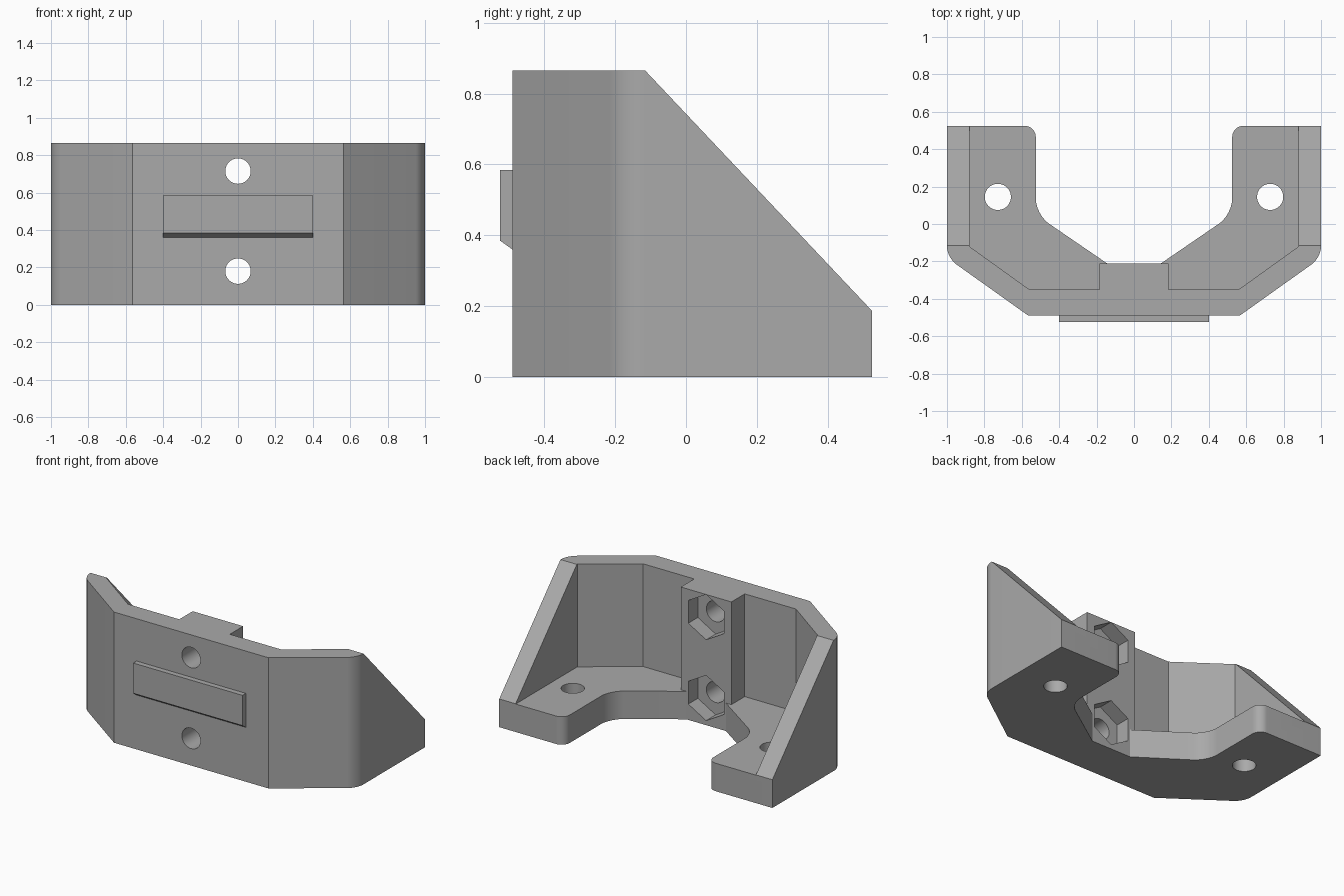
import bpy
import bmesh
from math import cos, sin, radians, tau
from mathutils import Matrix, Vector

HEIGHT, FLOOR = 0.865, 0.185

if "Cube" in bpy.data.objects:
    bpy.data.objects.remove(bpy.data.objects["Cube"])

grey = bpy.data.materials.new("plain grey")
grey.use_nodes = True
grey.diffuse_color = (0.4, 0.4, 0.4, 1)
grey.node_tree.nodes["Principled BSDF"].inputs["Base Color"].default_value = grey.diffuse_color

# Axis frames: profile u, v and extrusion direction w
ALONG_Z = Matrix.Identity(3)
ALONG_X = Matrix(((0, 0, 1), (1, 0, 0), (0, 1, 0)))    # (u, v, w) -> (w, u, v)
ALONG_Y = Matrix(((1, 0, 0), (0, 0, 1), (0, 1, 0)))    # (u, v, w) -> (u, w, v)


def prism(name, points, low, high, frame=ALONG_Z, rounds=()):
    """Extrude a profile; rounds holds (corner, tangent length) pairs."""
    bm = bmesh.new()
    base = bm.faces.new([bm.verts.new(frame @ Vector((u, v, low))) for u, v in points])
    lift = frame @ Vector((0, 0, high - low))
    top = bmesh.ops.extrude_face_region(bm, geom=[base], use_keep_orig=True)["geom"]
    bmesh.ops.translate(bm, vec=lift, verts=[g for g in top if isinstance(g, bmesh.types.BMVert)])
    for (u, v), size in rounds:
        edges = [e for e in bm.edges
                 if all((q.co.xy - Vector((u, v))).length < 1e-4 for q in e.verts)]
        bmesh.ops.bevel(bm, geom=edges, offset=size, segments=10, profile=0.5, affect='EDGES')
    bmesh.ops.recalc_face_normals(bm, faces=bm.faces)
    mesh = bpy.data.meshes.new(name)
    bm.to_mesh(mesh)
    bm.free()
    mesh.materials.append(grey)
    obj = bpy.data.objects.new(name, mesh)
    bpy.context.collection.objects.link(obj)
    return obj


def ring(u, v, radius, sides, turn=0):
    return [(u + radius * cos(turn + tau * i / sides), v + radius * sin(turn + tau * i / sides))
            for i in range(sides)]


def mirrored(half):
    return half + [(-x, y) for x, y in reversed(half)]


def cut(body, cutter):
    cutter.hide_render = True
    mod = body.modifiers.new("cut", 'BOOLEAN')
    mod.operation, mod.solver, mod.object = 'DIFFERENCE', 'EXACT', cutter
    bpy.ops.object.select_all(action='DESELECT')
    bpy.context.view_layer.objects.active = body
    body.select_set(True)
    bpy.ops.object.modifier_apply(modifier=mod.name)
    bpy.data.objects.remove(cutter)


# Solid footprint with rounded corners
shoulder, tip, throat = (1, -0.18), (0.525, 0.53), (0.525, 0.05)
half = [(0.565, -0.49), shoulder, (1, 0.525), (0.525, 0.525), throat, (0.145, -0.21)]
tip = half[3]
rounds = [((s * x, y), size) for s in (1, -1)
          for (x, y), size in ((shoulder, 0.06), (tip, 0.06), (throat, 0.085))]
body = prism("bracket_body", mirrored(half), 0, HEIGHT, rounds=rounds)

# Hollow above the floor, leaving the walls and the central boss
hollow = [(0.185, -0.21), (0.185, -0.35), (0.56, -0.35), (0.88, -0.12), (0.88, 0.8)]
cut(body, prism("hollow_cutter", mirrored(hollow), FLOOR, 1.2))

# Sloping tops of the side walls
slope = [(-0.115, HEIGHT), (0.525, 0.187), (0.62, 0.086), (0.9, 1.2), (-0.433, 1.2)]
cut(body, prism("slope_cutter", slope, -1.2, 1.2, ALONG_X))

# Bolt holes with hexagonal nut pockets in the boss
for z in (0.18, 0.715):
    cut(body, prism("bolt_cutter", ring(0, z, 0.068, 40), -0.7, 0, ALONG_Y))
    cut(body, prism("nut_cutter", ring(0, z, 0.15, 6, radians(30)), -0.31, 0, ALONG_Y))

# Mounting holes in the floor
for side in (-1, 1):
    cut(body, prism("mount_cutter", ring(side * 0.728, 0.145, 0.07, 40), -0.2, 0.4))

# Raised key on the front, sloped underneath
key = [(-0.48, 0.352), (-0.49, 0.36), (-0.525, 0.385), (-0.525, 0.585), (-0.48, 0.585)]
key_obj = prism("front_key", key, -0.4, 0.4, ALONG_X)

# Smooth the rounded corners and holes only
for obj in (body, key_obj):
    obj.select_set(True)
bpy.context.view_layer.objects.active = body
bpy.ops.object.shade_smooth_by_angle(angle=radians(25))
